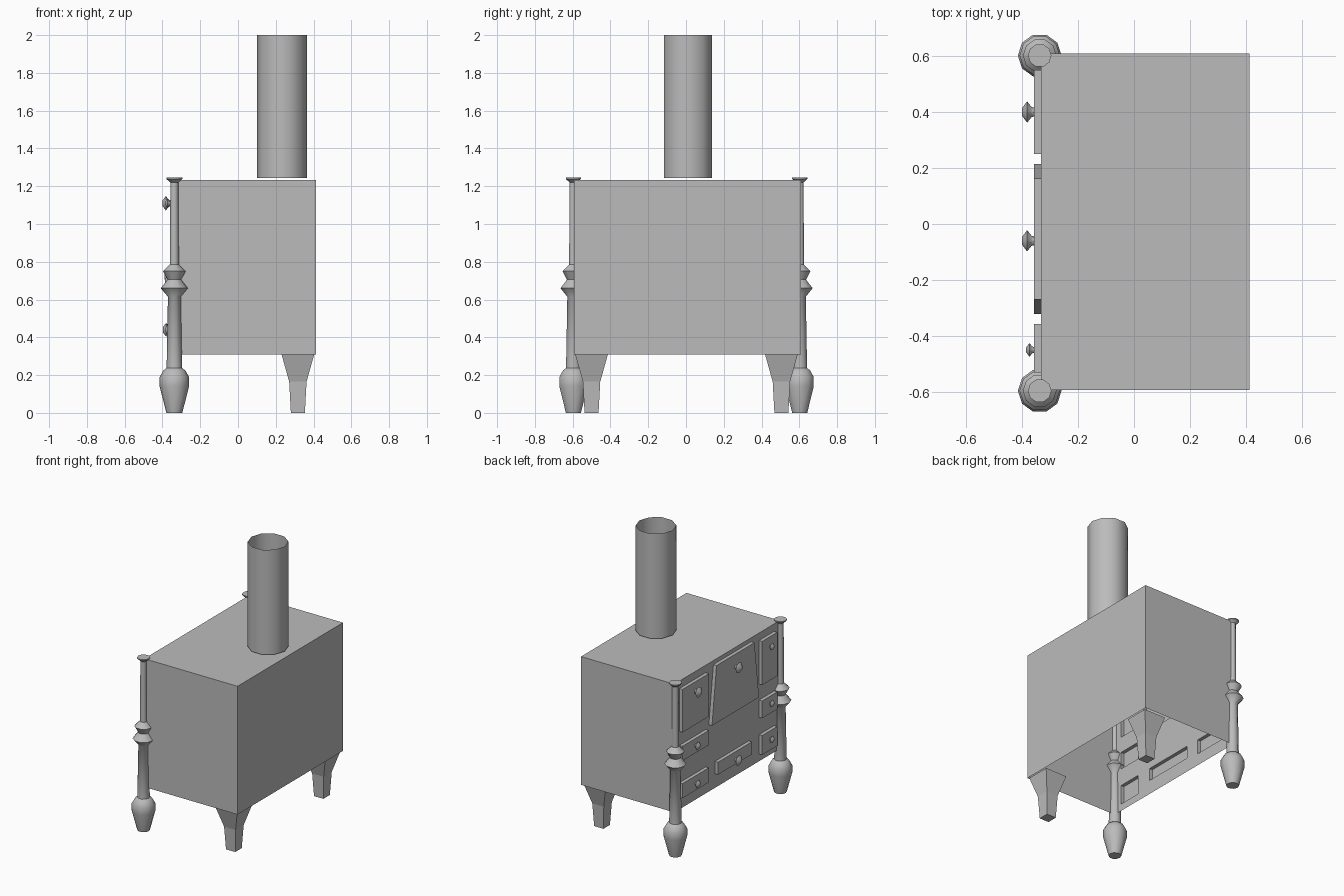
import bpy, bmesh, math
from mathutils import Matrix, Vector

cube = bpy.data.objects.get("Cube")
if cube:
    bpy.data.objects.remove(cube, do_unlink=True)

iron = bpy.data.materials.new("grey_iron")
iron.use_nodes = True
GREY = (0.5, 0.5, 0.5, 1)
iron.diffuse_color = GREY
iron.node_tree.nodes["Principled BSDF"].inputs["Base Color"].default_value = GREY


def finish(name, bm, smooth=False):
    mesh = bpy.data.meshes.new(name)
    bm.to_mesh(mesh)
    bm.free()
    mesh.materials.append(iron)
    obj = bpy.data.objects.new(name, mesh)
    bpy.context.collection.objects.link(obj)
    if smooth:
        bpy.ops.object.select_all(action="DESELECT")
        obj.select_set(True)
        bpy.context.view_layer.objects.active = obj
        bpy.ops.object.shade_smooth_by_angle(angle=math.radians(40))
    return obj


def loft(name, profile, sides, place, turn=0, caps=(True, True), smooth=True):
    """Stack rings of (radius, height) into one skin, then place it."""
    bm = bmesh.new()
    rings = []
    for r, h in profile:
        angles = [turn + math.tau * i / sides for i in range(sides)]
        rings.append([bm.verts.new((r * math.cos(a), r * math.sin(a), h)) for a in angles])
    for low, high in zip(rings, rings[1:]):
        for i in range(sides):
            j = (i + 1) % sides
            bm.faces.new((low[i], low[j], high[j], high[i]))
    if caps[0]:
        bm.faces.new(rings[0][::-1])
    if caps[1]:
        bm.faces.new(rings[-1])
    bm.transform(place)
    return finish(name, bm, smooth)


# Body limits
X0, X1, Y0, Y1, Z0, Z1 = -0.333, 0.412, -0.594, 0.609, 0.308, 1.234
DEPTH = 0.025

# Drawers and doors: y at left and right, z bottom and top, taper, knob y, z, size
FRONTS = [
    ("top_left_door", 0.55, 0.25, 0.87, 1.18, 0, 0.40, 1.11, 1),
    ("oven_door", 0.215, -0.322, 0.79, 1.205, 0.052, -0.06, 1.11, 1),
    ("top_right_door", -0.358, -0.53, 0.865, 1.18, 0, -0.45, 1.11, 0.65),
    ("middle_left_drawer", 0.55, 0.25, 0.665, 0.77, 0, 0.40, 0.72, 0.75),
    ("middle_right_drawer", -0.358, -0.53, 0.625, 0.75, 0, -0.45, 0.70, 0.65),
    ("lower_left_drawer", 0.55, 0.25, 0.395, 0.50, 0, 0.40, 0.445, 0.75),
    ("lower_middle_drawer", 0.145, -0.24, 0.41, 0.50, 0, -0.06, 0.44, 0.95),
    ("lower_right_drawer", -0.358, -0.53, 0.36, 0.50, 0, -0.45, 0.44, 0.65),
]

# Body: hollow shell, open below, with the drawer fronts pushed out of the panel
bm = bmesh.new()


def loop_edges(points):
    verts = [bm.verts.new(p) for p in points]
    return verts, [bm.edges.new((a, b)) for a, b in zip(verts, verts[1:] + verts[:1])]


outer, edges = loop_edges([(X0, Y1, Z0), (X0, Y0, Z0), (X0, Y0, Z1), (X0, Y1, Z1)])
holes = []
for _, ya, yb, za, zb, taper, *_k in FRONTS:
    verts, rim = loop_edges([(X0, ya, za), (X0, yb, za),
                             (X0, yb + taper, zb), (X0, ya - taper, zb)])
    holes.append(verts)
    edges += rim
bmesh.ops.triangle_fill(bm, use_beauty=True, edges=edges, normal=(-1, 0, 0))
for verts in holes:
    out = [bm.verts.new(v.co - Vector((DEPTH, 0, 0))) for v in verts]
    for i in range(4):
        j = (i + 1) % 4
        bm.faces.new((verts[i], verts[j], out[j], out[i]))
    bm.faces.new(out)
back = [bm.verts.new((X1, v.co.y, v.co.z)) for v in outer]
for i in (1, 2, 3):
    j = (i + 1) % 4
    bm.faces.new((outer[i], outer[j], back[j], back[i]))
bm.faces.new(back)
bmesh.ops.recalc_face_normals(bm, faces=bm.faces)
finish("stove_body", bm)

# Knobs: flared buttons pointing out of each front
KNOB = [(0.016, 0), (0.018, 0.008), (0.038, 0.024), (0.014, 0.042)]
for name, *_r, ky, kz, size in FRONTS:
    place = Matrix.Translation((X0 - DEPTH, ky, kz)) @ Matrix.Rotation(-math.pi / 2, 4, "Y")
    loft(name + "_knob", [(r * size, h * size) for r, h in KNOB], 8, place)

# Turned front posts
POST = [(0.042, 0), (0.078, 0.14), (0.078, 0.19), (0.058, 0.225), (0.041, 0.237),
        (0.034, 0.615), (0.072, 0.66), (0.036, 0.705), (0.06, 0.75), (0.024, 0.785),
        (0.021, 1.22), (0.042, 1.238), (0.042, 1.245)]
for side, y in (("left", 0.602), ("right", -0.596)):
    loft(side + "_front_post", POST, 10, Matrix.Translation((-0.337, y, 0)))

# Square tapered back legs
LEG = [(0.037, 0), (0.046, 0.165), (0.086, Z0)]
for side, y in (("left", 0.505), ("right", -0.5)):
    loft(side + "_back_leg", [(r * math.sqrt(2), h) for r, h in LEG], 4,
         Matrix.Translation((0.317, y, 0)), turn=math.pi / 4, smooth=False)

# Open chimney pipe
loft("chimney_pipe", [(0.133, 1.243), (0.133, 2.0)], 10,
     Matrix.Translation((0.233, 0.01, 0)), caps=(False, False))
